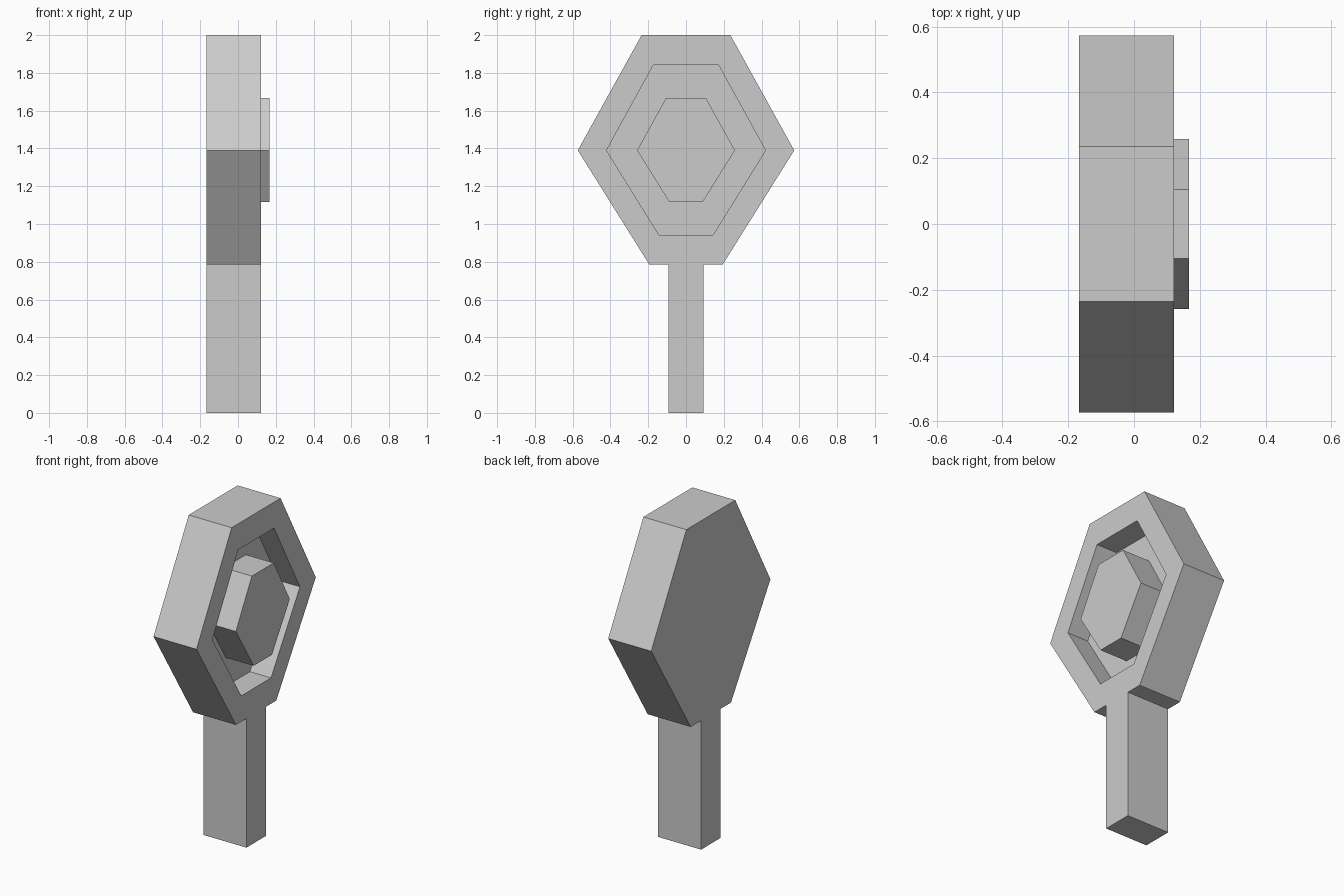
import bpy, bmesh

if "Cube" in bpy.data.objects:
    bpy.data.objects.remove(bpy.data.objects["Cube"])

BACK, FLOOR, FRONT, BOSS = -0.167, -0.02, 0.122, 0.167


def add_object(name, bm):
    bmesh.ops.recalc_face_normals(bm, faces=bm.faces)
    mesh = bpy.data.meshes.new(name)
    bm.to_mesh(mesh)
    bm.free()
    obj = bpy.data.objects.new(name, mesh)
    bpy.context.collection.objects.link(obj)
    return obj


def hexagon(x, z_top, z_mid, z_low, w_top, w_mid, w_low):
    return [(x, w_top, z_top), (x, w_mid, z_mid), (x, w_low, z_low),
            (x, -w_low, z_low), (x, -w_mid, z_mid), (x, -w_top, z_top)]


def skin(name, loops, cap_end=True):
    """Close the first loop, bridge consecutive loops, optionally close the last."""
    bm = bmesh.new()
    rings = [[bm.verts.new(p) for p in loop] for loop in loops]
    bm.faces.new(rings[0])
    for a, b in zip(rings, rings[1:]):
        n = len(a)
        for i in range(n):
            j = (i + 1) % n
            bm.faces.new((a[i], a[j], b[j], b[i]))
    if cap_end:
        bm.faces.new(rings[-1])
    return add_object(name, bm)


# Hexagonal head: outer shell, recessed channel and raised centre boss
outer = (2.0, 1.39, 0.785, 0.235, 0.573, 0.194)
recess = (1.842, 1.39, 0.942, 0.172, 0.421, 0.143)
centre = (1.668, 1.39, 1.116, 0.105, 0.259, 0.088)
skin("hexagonal_head", [
    hexagon(BACK, *outer), hexagon(FRONT, *outer),
    hexagon(FRONT, *recess), hexagon(FLOOR, *recess),
    hexagon(FLOOR, *centre), hexagon(BOSS, *centre)])

# Straight handle, open where it meets the head
skin("handle", [
    [(BACK, -0.093, z), (FRONT, -0.093, z), (FRONT, 0.093, z), (BACK, 0.093, z)]
    for z in (0.0, 0.785)], cap_end=False)
